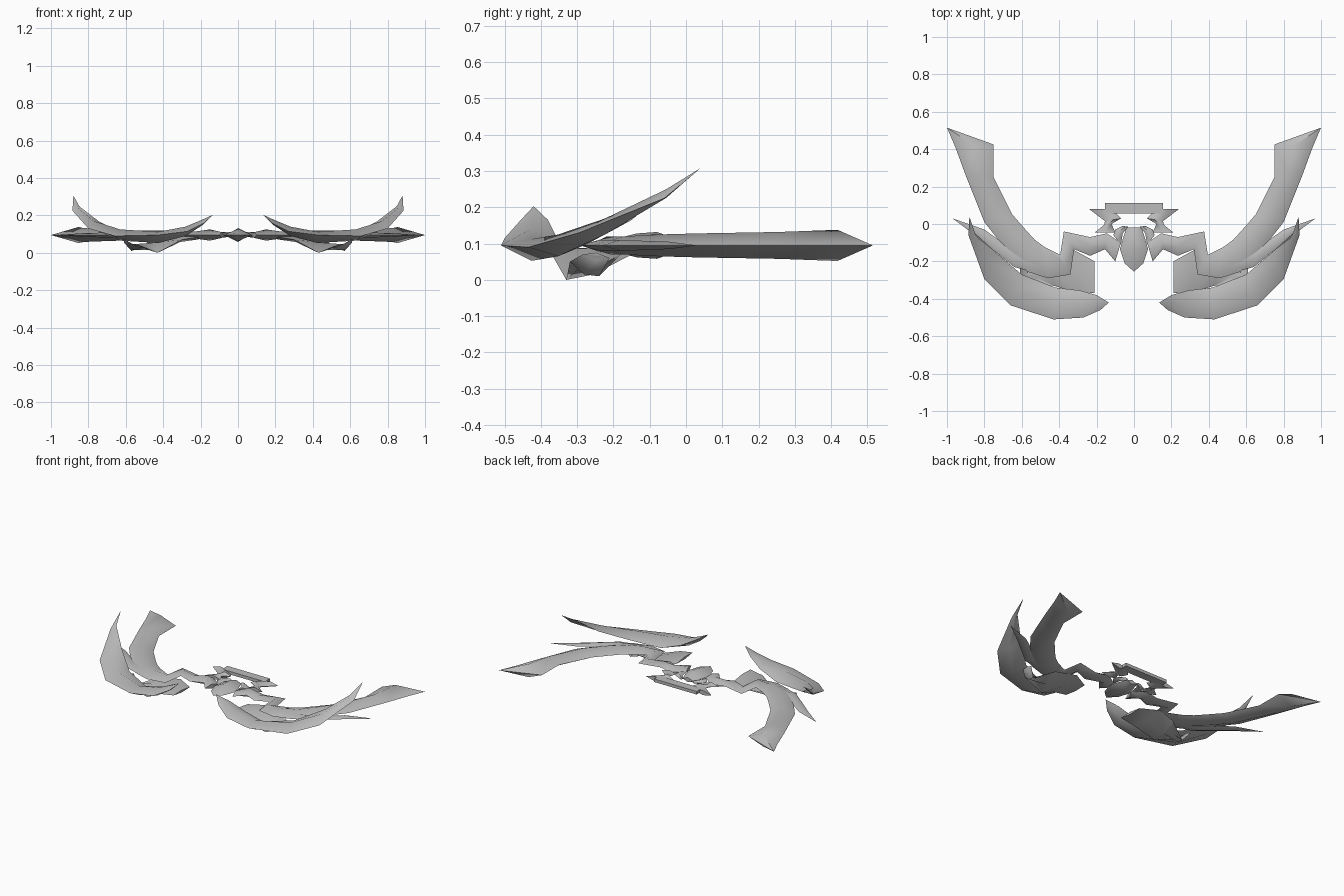
import bpy, bmesh, math

old = bpy.data.objects.get("Cube")
if old:
    bpy.data.objects.remove(old, do_unlink=True)

# One grey metal for every part
grey = bpy.data.materials.new("grey_metal")
grey.use_nodes = True
colour = (0.5, 0.5, 0.5, 1)
grey.diffuse_color = colour
grey.node_tree.nodes["Principled BSDF"].inputs["Base Color"].default_value = colour

MID = 0.095  # height of the flat parts


def finish(name, bm, mirror=True):
    bmesh.ops.remove_doubles(bm, verts=bm.verts, dist=0.0005)
    bmesh.ops.recalc_face_normals(bm, faces=bm.faces)
    mesh = bpy.data.meshes.new(name)
    bm.to_mesh(mesh)
    bm.free()
    mesh.materials.append(grey)
    obj = bpy.data.objects.new(name, mesh)
    bpy.context.collection.objects.link(obj)
    if mirror:
        obj.modifiers.new("other_side", "MIRROR").use_clip = True
    bpy.ops.object.select_all(action="DESELECT")
    obj.select_set(True)
    bpy.context.view_layer.objects.active = obj
    bpy.ops.object.shade_smooth_by_angle(angle=math.radians(60))
    return obj


def blade(name, stations, mirror=True):
    """Loft a diamond section between two edges; h is the half thickness."""
    bm = bmesh.new()
    rings = []
    for *edge, h in stations:
        if len(edge) == 4:
            edge = [*edge[:2], MID, *edge[2:], MID]
        a, b = edge[:3], edge[3:]
        mid = [(p + q) / 2 for p, q in zip(a, b)]
        points = (a, (mid[0], mid[1], mid[2] + h), b, (mid[0], mid[1], mid[2] - h))
        rings.append([bm.verts.new(p) for p in points])
    for r, s in zip(rings, rings[1:]):
        for i in range(4):
            j = (i + 1) % 4
            bm.faces.new((r[i], r[j], s[j], s[i]))
    bm.faces.new(rings[0])
    bm.faces.new(rings[-1])
    return finish(name, bm, mirror)


# Long swept arm: outer edge, inner edge, half thickness
blade("swept_arm", [
    (.10, -.20, .07, -.10, .015),
    (.155, -.135, .145, -.05, .03),
    (.235, -.17, .235, -.07, .018),
    (.32, -.135, .375, -.04, .02),
    (.34, -.27, .395, -.165, .025),
    (.46, -.29, .475, -.125, .025),
    (.57, -.255, .53, -.085, .025),
    (.69, -.13, .58, -.03, .03),
    (.80, .01, .65, .05, .033),
    (.90, .26, .75, .25, .037),
    (.955, .41, .75, .425, .043),
    (1, .515, 1, .515, 0),
])

# Thin spike beside the arm
blade("side_spike", [
    (.46, -.28, .5, -.2, .015),
    (.64, -.23, .66, -.13, .015),
    (.85, -.06, .80, -.03, .01),
    (.97, .03, .97, .03, 0),
])

# Curved claw rising to a point at both ends
blade("front_claw", [
    (.88, .04, .308, .88, .04, .308, 0),
    (.885, -.06, .225, .85, -.05, .25, .012),
    (.80, -.295, .13, .74, -.15, .165, .022),
    (.66, -.435, .09, .60, -.27, .10, .03),
    (.43, -.51, .095, .42, -.34, .07, .03),
    (.27, -.50, .115, .29, -.355, .115, .025),
    (.18, -.46, .16, .20, -.38, .165, .015),
    (.135, -.42, .203, .135, -.42, .203, 0),
])

# Web that joins arm and claw and hangs below them
blade("lower_web", [
    (.21, -.37, .085, .21, -.20, .075, .008),
    (.30, -.37, .07, .32, -.14, .075, .015),
    (.43, -.33, .0, .45, -.18, .07, .02),
    (.57, -.32, .05, .57, -.24, .01, .015),
    (.61, -.285, .07, .61, -.21, .06, .01),
])

# Hooks behind the centre
blade("rear_hook", [
    (.12, .08, .24, .08, .015),
    (.07, .03, .155, .015, .022),
    (.12, 0, .16, -.005, .012),
    (.10, -.045, .21, -.045, .015),
])
blade("small_shard", [
    (.03, -.015, .06, -.01, .008),
    (.06, -.05, .10, -.03, .015),
    (.07, -.11, .11, -.06, .01),
])

# Faceted gem at the centre
gem = [(-.02, .04, .015), (-.08, .06, .037), (-.135, .075, .033), (-.21, .05, .015), (-.255, 0, 0)]
blade("centre_gem", [(-w, y, w, y, h) for y, w, h in gem], mirror=False)

# Flat bar at the back
bm = bmesh.new()
bmesh.ops.create_cube(bm, size=1)
for v in bm.verts:
    v.co = (v.co.x * .31, .084 + v.co.y * .055, MID + .005 + v.co.z * .02)
finish("rear_bar", bm, mirror=False)
